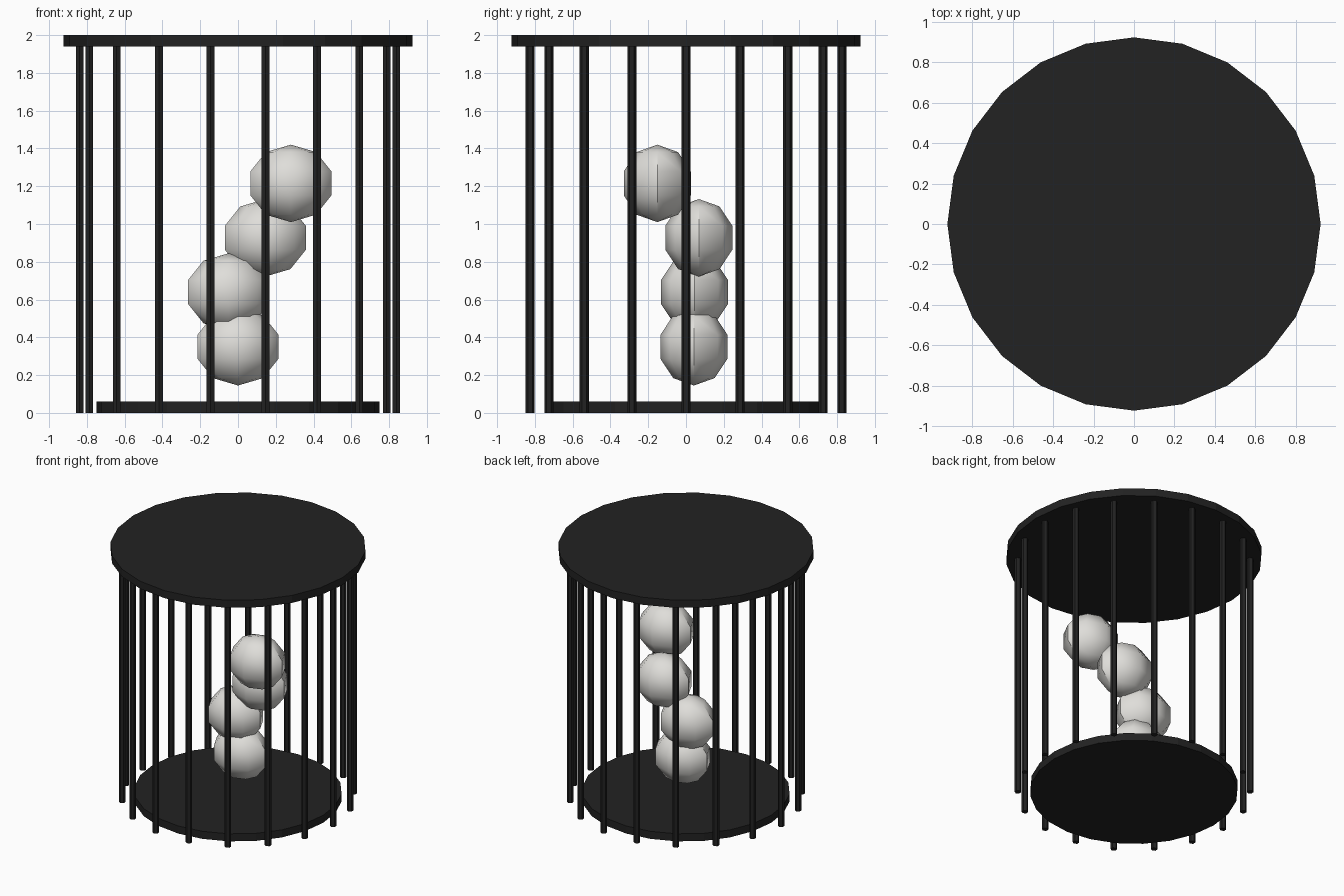
import bpy
import math

if "Cube" in bpy.data.objects:
    bpy.data.objects.remove(bpy.data.objects["Cube"])


def make_material(name, rgb):
    m = bpy.data.materials.new(name)
    m.diffuse_color = (*rgb, 1.0)
    m.use_nodes = True
    m.node_tree.nodes["Principled BSDF"].inputs["Base Color"].default_value = m.diffuse_color
    return m


black = make_material("black_metal", (0.016, 0.016, 0.016))
ivory = make_material("off_white", (0.74, 0.73, 0.70))


def cylinder(name, sides, radius, z0, z1, x=0.0, y=0.0):
    bpy.ops.mesh.primitive_cylinder_add(
        vertices=sides, radius=radius, depth=z1 - z0, location=(x, y, (z0 + z1) / 2))
    ob = bpy.context.object
    ob.name = name
    ob.data.materials.append(black)
    return ob


def ball(name, location):
    # Slightly stretched low-poly sphere
    bpy.ops.mesh.primitive_uv_sphere_add(segments=8, ring_count=5, radius=0.205, location=location)
    ob = bpy.context.object
    ob.name = name
    ob.scale = (1.10, 0.91, 1.0)
    bpy.ops.object.transform_apply(location=False, rotation=False, scale=True)
    ob.data.materials.append(ivory)
    bpy.ops.object.shade_smooth_by_angle(angle=math.radians(40))


# Roof and floor discs
cylinder("roof_disc", 24, 0.923, 1.94, 2.0)
cylinder("floor_disc", 24, 0.75, 0.0, 0.06)

# Ring of bars around the floor
BARS = 18
for i in range(BARS):
    a = 2 * math.pi * i / BARS
    cylinder(f"bar_{i + 1}", 6, 0.024, 0.0, 1.95, 0.838 * math.cos(a), 0.838 * math.sin(a))

# Leaning stack of balls
for i, loc in enumerate([(0.0, 0.042, 0.35), (-0.05, 0.045, 0.64),
                         (0.145, 0.068, 0.927), (0.28, -0.152, 1.215)]):
    ball(f"ball_{i + 1}", loc)
